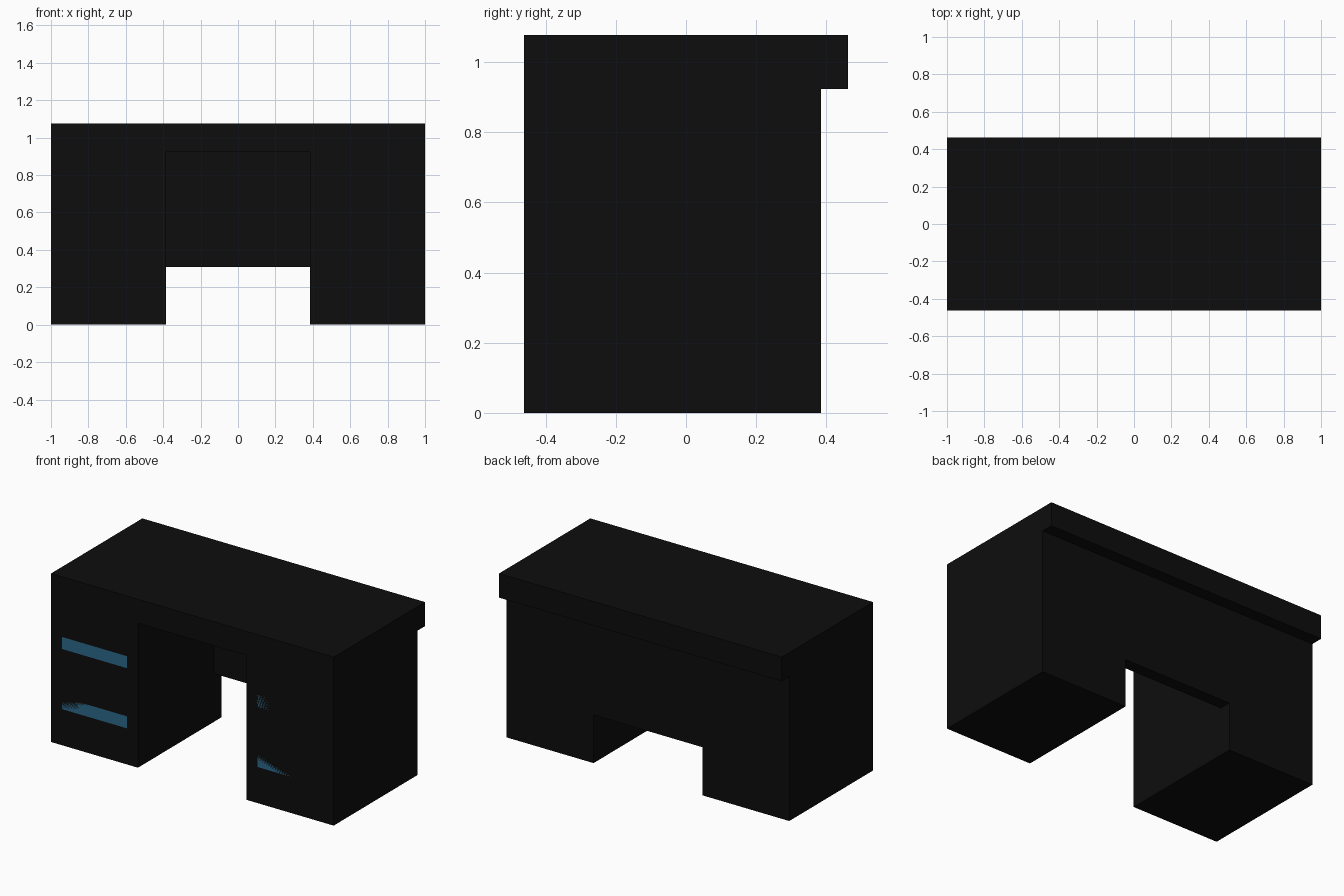
import bpy

if "Cube" in bpy.data.objects:
    bpy.data.objects.remove(bpy.data.objects["Cube"])

U = 1 / 13  # the desk is laid out on a grid 26 units wide


def material(name, rgb):
    m = bpy.data.materials.new(name)
    m.diffuse_color = (*rgb, 1)
    m.use_nodes = True
    m.node_tree.nodes["Principled BSDF"].inputs["Base Color"].default_value = m.diffuse_color
    return m


black = material("black", (0.004, 0.004, 0.004))
blue = material("blue", (0.025, 0.14, 0.25))


def box(name, mat, x, y, z):
    """Box from (min, max) ranges in grid units."""
    bpy.ops.mesh.primitive_cube_add(
        size=1, location=[(a + b) / 2 * U for a, b in (x, y, z)])
    ob = bpy.context.object
    ob.name = name
    ob.scale = [(b - a) * U for a, b in (x, y, z)]
    bpy.ops.object.transform_apply(location=False, rotation=False, scale=True)
    ob.data.materials.append(mat)
    return ob


# Top slab, overhanging at the back
box("desk_top", black, (-13, 13), (-6, 6), (12, 14))

# Modesty panel at the back of the knee space
box("back_panel", black, (-5, 5), (4, 5), (4, 12))

# Pedestals, each with two handle strips set flush in the front
for side, s in (("left", -1), ("right", 1)):
    box(side + "_pedestal", black, sorted((5 * s, 13 * s)), (-6, 5), (0, 12))
    for level, z in (("lower", 3), ("upper", 8)):
        box(f"{side}_{level}_handle", blue,
            sorted((6 * s, 12 * s)), (-6, -5.9), (z, z + 1))
